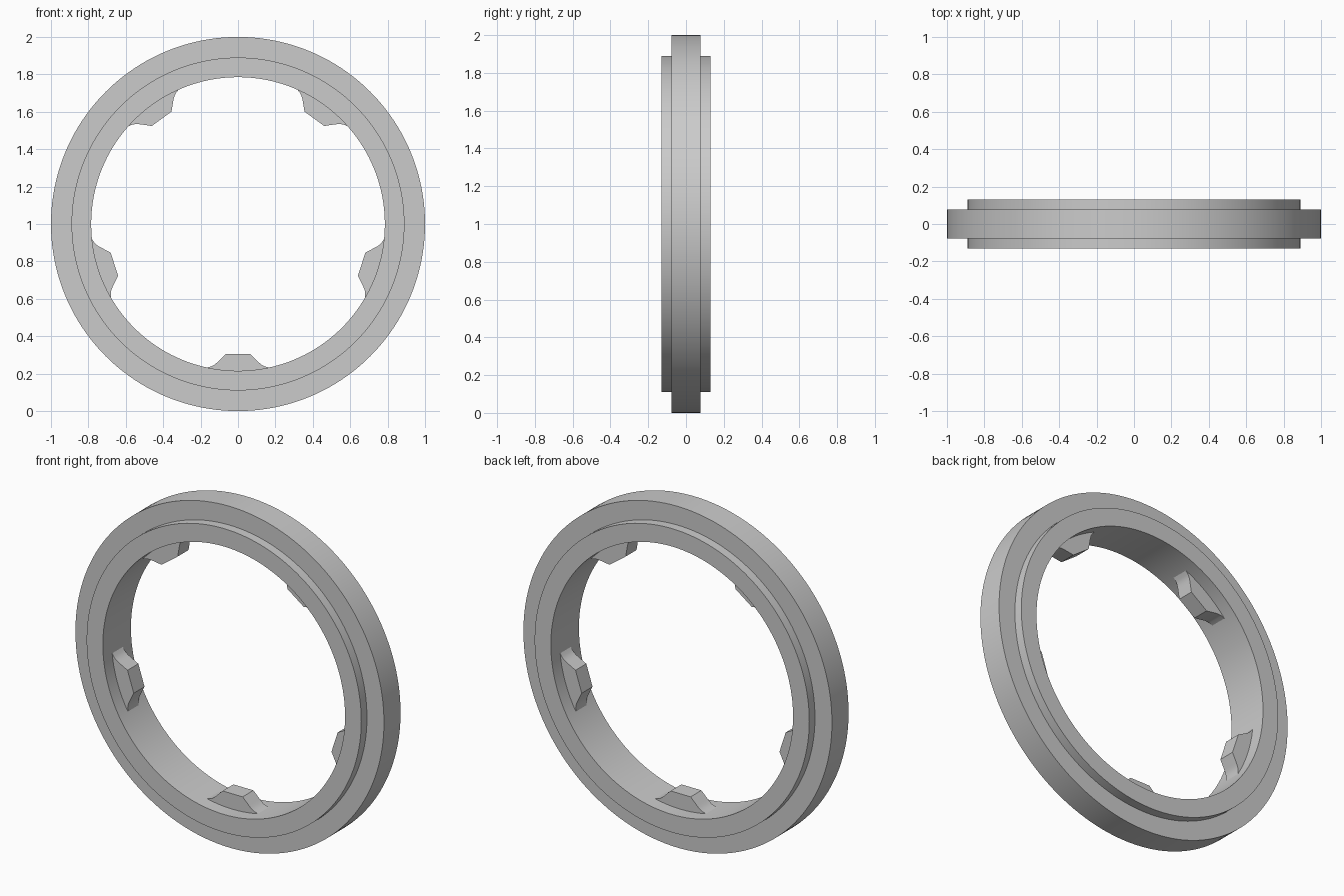
import bpy
import bmesh
from math import sin, cos, pi, radians

if "Cube" in bpy.data.objects:
    bpy.data.objects.remove(bpy.data.objects["Cube"])

grey = bpy.data.materials.new("plain_grey")
grey.use_nodes = True
colour = (0.6, 0.6, 0.6, 1)
grey.diffuse_color = colour
grey.node_tree.nodes["Principled BSDF"].inputs["Base Color"].default_value = colour

CENTRE_Z = 1.0
INNER, STEP, OUTER = 0.785, 0.89, 1.0
HALF_DEPTH, HALF_RIM, HALF_LUG = 0.13, 0.077, 0.05


def finish(name, bm):
    bmesh.ops.recalc_face_normals(bm, faces=bm.faces)
    mesh = bpy.data.meshes.new(name)
    bm.to_mesh(mesh)
    bm.free()
    mesh.materials.append(grey)
    obj = bpy.data.objects.new(name, mesh)
    bpy.context.collection.objects.link(obj)
    bpy.ops.object.select_all(action="DESELECT")
    obj.select_set(True)
    bpy.context.view_layer.objects.active = obj
    bpy.ops.object.shade_smooth_by_angle(angle=radians(25))
    return obj


# Stepped ring: a cross-section swept around the y axis
half = [(INNER, HALF_DEPTH), (STEP, HALF_DEPTH), (STEP, HALF_RIM), (OUTER, HALF_RIM)]
section = half + [(r, -y) for r, y in reversed(half)]
SEGMENTS = 160
bm = bmesh.new()
loops = []
for i in range(SEGMENTS):
    a = 2 * pi * i / SEGMENTS
    loops.append([bm.verts.new((r * sin(a), y, CENTRE_Z + r * cos(a))) for r, y in section])
for i, here in enumerate(loops):
    there = loops[(i + 1) % SEGMENTS]
    for j in range(len(section)):
        k = (j + 1) % len(section)
        bm.faces.new((here[j], here[k], there[k], there[j]))
finish("stepped_ring", bm)

# Five inner lugs: (sideways offset, distance from the ring centre), flared at the foot
flank = [(0.065, 0.695), (0.108, 0.737), (0.118, 0.746), (0.13, 0.755),
         (0.145, 0.762), (0.168, 0.768), (0.16, 0.80)]
outline = flank + [(-s, d) for s, d in reversed(flank)]
for n in range(5):
    a = 2 * pi * n / 5
    bm = bmesh.new()
    front = [bm.verts.new((s * cos(a) + d * sin(a), -HALF_LUG,
                           CENTRE_Z + s * sin(a) - d * cos(a))) for s, d in outline]
    face = bm.faces.new(front)
    new = bmesh.ops.extrude_face_region(bm, geom=[face])["geom"]
    bmesh.ops.translate(bm, vec=(0, 2 * HALF_LUG, 0),
                        verts=[v for v in new if isinstance(v, bmesh.types.BMVert)])
    finish(f"inner_lug_{n + 1}", bm)
